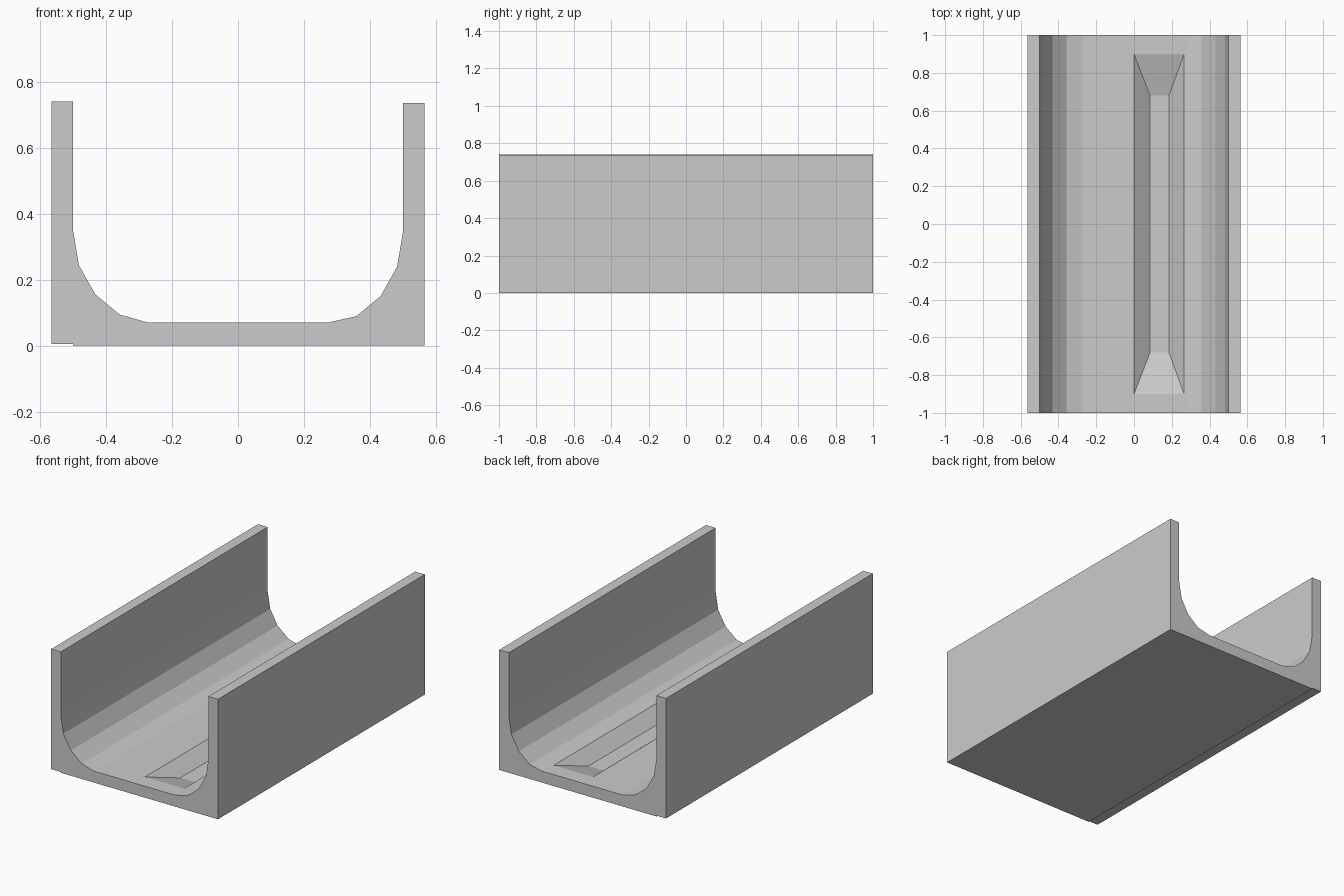
import bpy, bmesh

if "Cube" in bpy.data.objects:
    bpy.data.objects.remove(bpy.data.objects["Cube"])

HALF_LEN = 1.0


def finish(bm, name):
    bmesh.ops.recalc_face_normals(bm, faces=bm.faces)
    mesh = bpy.data.meshes.new(name)
    bm.to_mesh(mesh)
    bm.free()
    obj = bpy.data.objects.new(name, mesh)
    bpy.context.collection.objects.link(obj)
    return obj


def extrude_profile(name, points):
    """Extrude an x/z profile along the whole length."""
    bm = bmesh.new()
    face = bm.faces.new([bm.verts.new((x, -HALF_LEN, z)) for x, z in points])
    moved = bmesh.ops.extrude_face_region(bm, geom=[face], use_keep_orig=True)["geom"]
    bmesh.ops.translate(bm, vec=(0, 2 * HALF_LEN, 0),
                        verts=[g for g in moved if isinstance(g, bmesh.types.BMVert)])
    return finish(bm, name)


def stacked_rectangles(name, rings):
    """Join rectangles (x0, x1, half length, z) in order and cap both ends."""
    bm = bmesh.new()
    loops = []
    for x0, x1, h, z in rings:
        loops.append([bm.verts.new(p) for p in
                      ((x0, -h, z), (x1, -h, z), (x1, h, z), (x0, h, z))])
    for a, b in zip(loops, loops[1:]):
        for i in range(4):
            j = (i + 1) % 4
            bm.faces.new((a[i], a[j], b[j], b[i]))
    bm.faces.new(loops[0])
    bm.faces.new(loops[-1])
    return finish(bm, name)


# Floor slab with a tapered trough sunk off-centre
stacked_rectangles("floor_slab", [
    (-0.5, 0.5, HALF_LEN, 0.0),
    (-0.5, 0.5, HALF_LEN, 0.07),
    (0.0, 0.265, 0.9, 0.07),
    (0.085, 0.185, 0.68, 0.003),
])

# Side walls with faceted inner coves; the left one sits slightly higher
wall = [(0.565, 0.0), (0.565, 0.735), (0.5, 0.735), (0.5, 0.347),
        (0.482, 0.239), (0.432, 0.15), (0.358, 0.089)]
for name, side, lift in (("right_wall", 1, 0.0), ("left_wall", -1, 0.005)):
    profile = [(side * x, z + lift) for x, z in wall]
    profile += [(side * 0.273, 0.07), (side * 0.5, 0.07), (side * 0.5, lift)]
    extrude_profile(name, profile)
